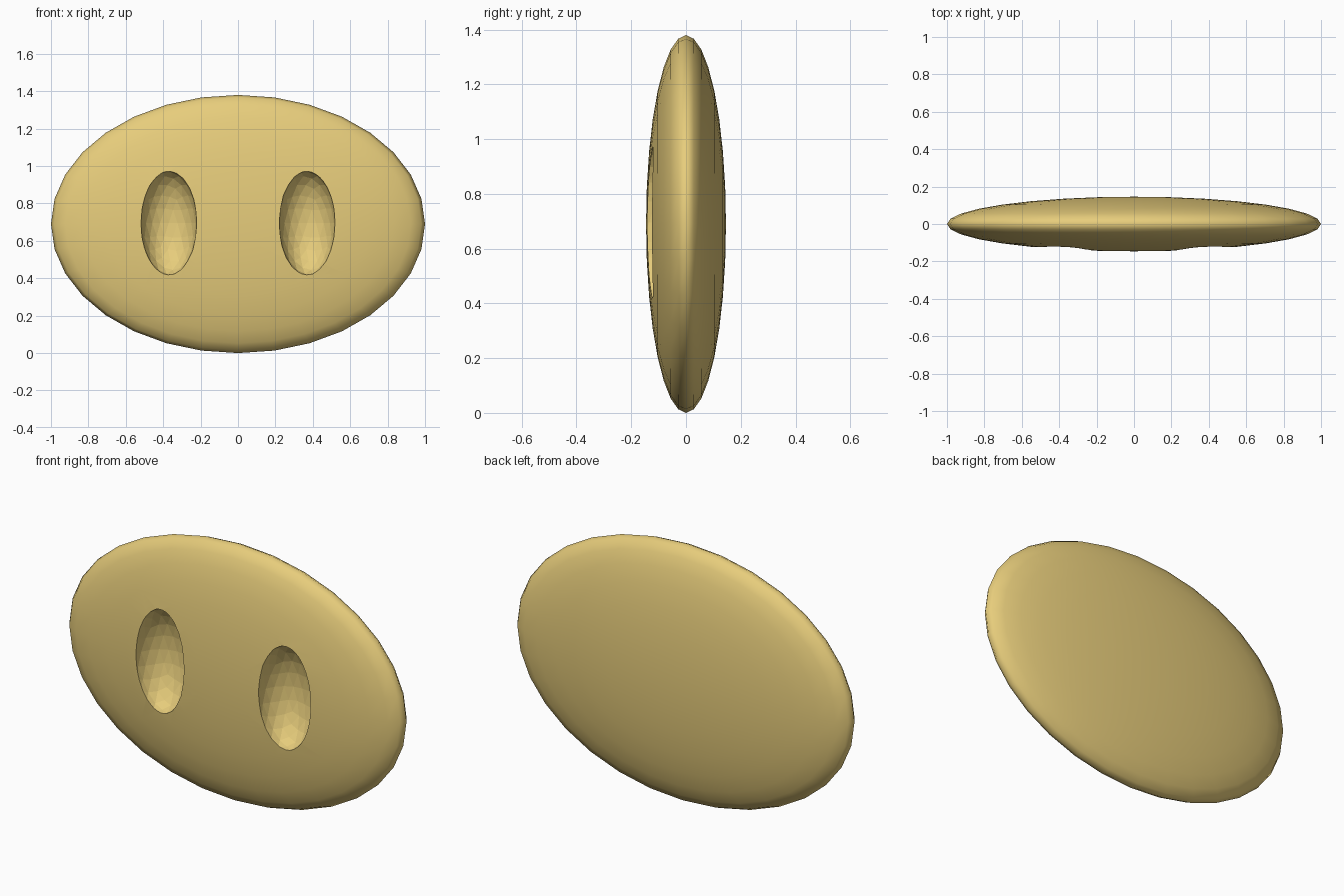
import bpy

if "Cube" in bpy.data.objects:
    bpy.data.objects.remove(bpy.data.objects["Cube"])

W, T, H = 1.0, 0.146, 0.69   # half width, half thickness, half height


def finish(obj):
    bpy.context.view_layer.update()
    bpy.ops.object.transform_apply(location=True, rotation=True, scale=True)
    return obj


# Snout: flattened oval disc, poles facing front and back
bpy.ops.mesh.primitive_uv_sphere_add(segments=32, ring_count=16, radius=1,
                                     location=(0, 0, H), rotation=(1.5707963, 0, 0))
snout = bpy.context.object
snout.name = "snout"
snout.scale = (W, H, T)
finish(snout)
bpy.ops.object.shade_smooth()

mat = bpy.data.materials.new("warm_yellow")
mat.diffuse_color = (0.80, 0.61, 0.20, 1)
mat.use_nodes = True
mat.node_tree.nodes["Principled BSDF"].inputs["Base Color"].default_value = mat.diffuse_color
snout.data.materials.append(mat)

# Nostrils: faceted oval hollows cut into the front
for side, name in ((-1, "left"), (1, "right")):
    bpy.ops.mesh.primitive_ico_sphere_add(subdivisions=3, radius=1,
                                          location=(side * 0.37, -0.135, 0.695))
    cutter = bpy.context.object
    cutter.name = name + "_nostril_cutter"
    cutter.scale = (0.15, 0.15, 0.28)
    finish(cutter)
    cutter.data.materials.append(mat)
    cutter.hide_render = True
    cutter.display_type = 'WIRE'
    cut = snout.modifiers.new(name + "_nostril", 'BOOLEAN')
    cut.operation = 'DIFFERENCE'
    cut.solver = 'EXACT'
    cut.object = cutter
